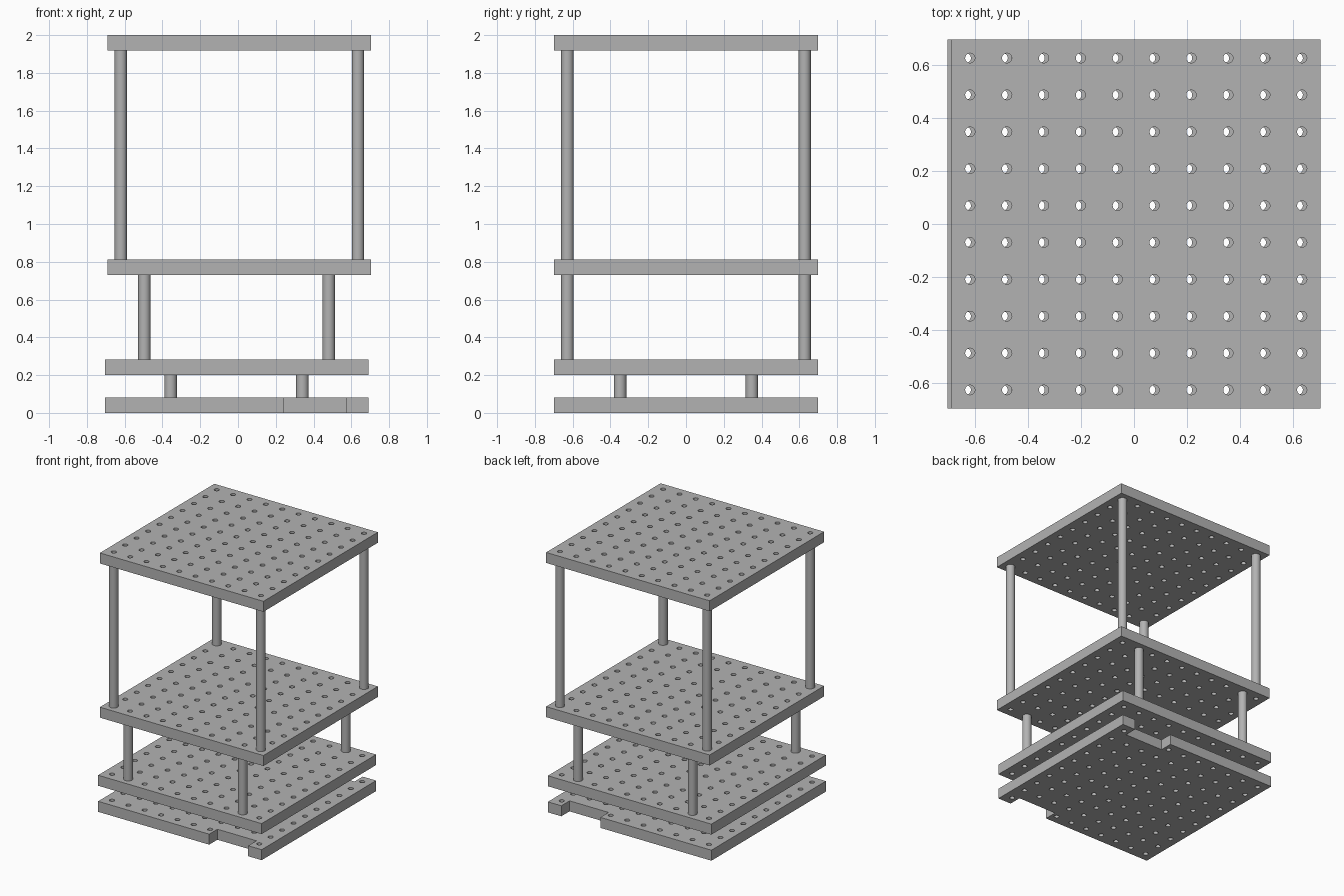
import bpy
import bmesh
from math import cos, sin, tau, radians

PITCH = 0.1395          # spacing of the hole grid
HALF = PITCH * 5        # half width of a plate
THICK = 0.081
HOLE_R = 0.0185
TUBE_R = 0.033
LOWER_X, UPPER_X = -0.0075, 0.0075

cube = bpy.data.objects.get("Cube")
if cube:
    bpy.data.objects.remove(cube, do_unlink=True)

grey = bpy.data.materials.new("plain_grey")
grey.use_nodes = True
colour = (0.45, 0.45, 0.45, 1)
grey.diffuse_color = colour
grey.node_tree.nodes["Principled BSDF"].inputs["Base Color"].default_value = colour


def circle(x, y, r, sides):
    return [(x + r * cos(tau * i / sides), y + r * sin(tau * i / sides)) for i in range(sides)]


def extruded(name, loops, x, y, z0, z1):
    """Filled flat profile with holes, extruded from z0 to z1."""
    curve = bpy.data.curves.new(name, 'CURVE')
    curve.dimensions = '2D'
    curve.fill_mode = 'BOTH'
    curve.extrude = (z1 - z0) / 2
    for loop in loops:
        spline = curve.splines.new('POLY')
        spline.points.add(len(loop) - 1)
        for point, (px, py) in zip(spline.points, loop):
            point.co = (px, py, 0, 1)
        spline.use_cyclic_u = True
    obj = bpy.data.objects.new(name, curve)
    bpy.context.collection.objects.link(obj)
    obj.location = (x, y, (z0 + z1) / 2)
    bpy.ops.object.select_all(action='DESELECT')
    obj.select_set(True)
    bpy.context.view_layer.objects.active = obj
    bpy.ops.object.convert(target='MESH')
    obj = bpy.context.object
    # Weld the caps to the walls
    bm = bmesh.new()
    bm.from_mesh(obj.data)
    bmesh.ops.remove_doubles(bm, verts=bm.verts, dist=0.0001)
    bmesh.ops.recalc_face_normals(bm, faces=bm.faces)
    bm.to_mesh(obj.data)
    bm.free()
    obj.data.materials.clear()
    obj.data.materials.append(grey)
    bpy.ops.object.shade_smooth_by_angle(angle=radians(40))
    return obj


def plate(name, x, z, notch=None):
    """Perforated square plate, optionally notched at its front and back edges."""
    edge = [(-HALF, -HALF), (HALF, -HALF), (HALF, HALF), (-HALF, HALF)]
    if notch:
        a, b, depth = notch
        inner = HALF - depth
        front = [(a, -HALF), (a, -inner), (b, -inner), (b, -HALF)]
        back = [(px, -py) for px, py in reversed(front)]
        edge = edge[:1] + front + edge[1:3] + back + edge[3:]
    loops = [edge]
    for i in range(10):
        for j in range(10):
            hx, hy = (i - 4.5) * PITCH, (j - 4.5) * PITCH
            if notch and a < hx < b and abs(hy) > inner:
                continue
            loops.append(circle(hx, hy, HOLE_R, 20))
    extruded(name, loops, x, 0, z, z + THICK)


def posts(name, cx, steps_x, steps_y, z0, z1):
    """Four hollow posts standing on holes of the grid."""
    for sx, side in ((-1, "right"), (1, "left")):
        for sy, end in ((-1, "front"), (1, "back")):
            rings = [circle(0, 0, TUBE_R, 32), circle(0, 0, HOLE_R, 20)]
            extruded(f"{name}_{end}_{side}", rings, cx + sx * steps_x * PITCH,
                     sy * steps_y * PITCH, z0, z1)


# Plates, from the bottom up
levels = [0, 0.201, 0.73, 2 - THICK]
plate("base_plate", LOWER_X, levels[0], notch=(0.25, 0.583, 0.1))
plate("lower_shelf", LOWER_X, levels[1])
plate("middle_shelf", UPPER_X, levels[2])
plate("top_shelf", UPPER_X, levels[3])

# Posts between the plates
posts("short_post", LOWER_X, 2.5, 2.5, levels[0] + THICK, levels[1])
posts("medium_post", LOWER_X, 3.5, 4.5, levels[1] + THICK, levels[2])
posts("tall_post", UPPER_X, 4.5, 4.5, levels[2] + THICK, levels[3])
